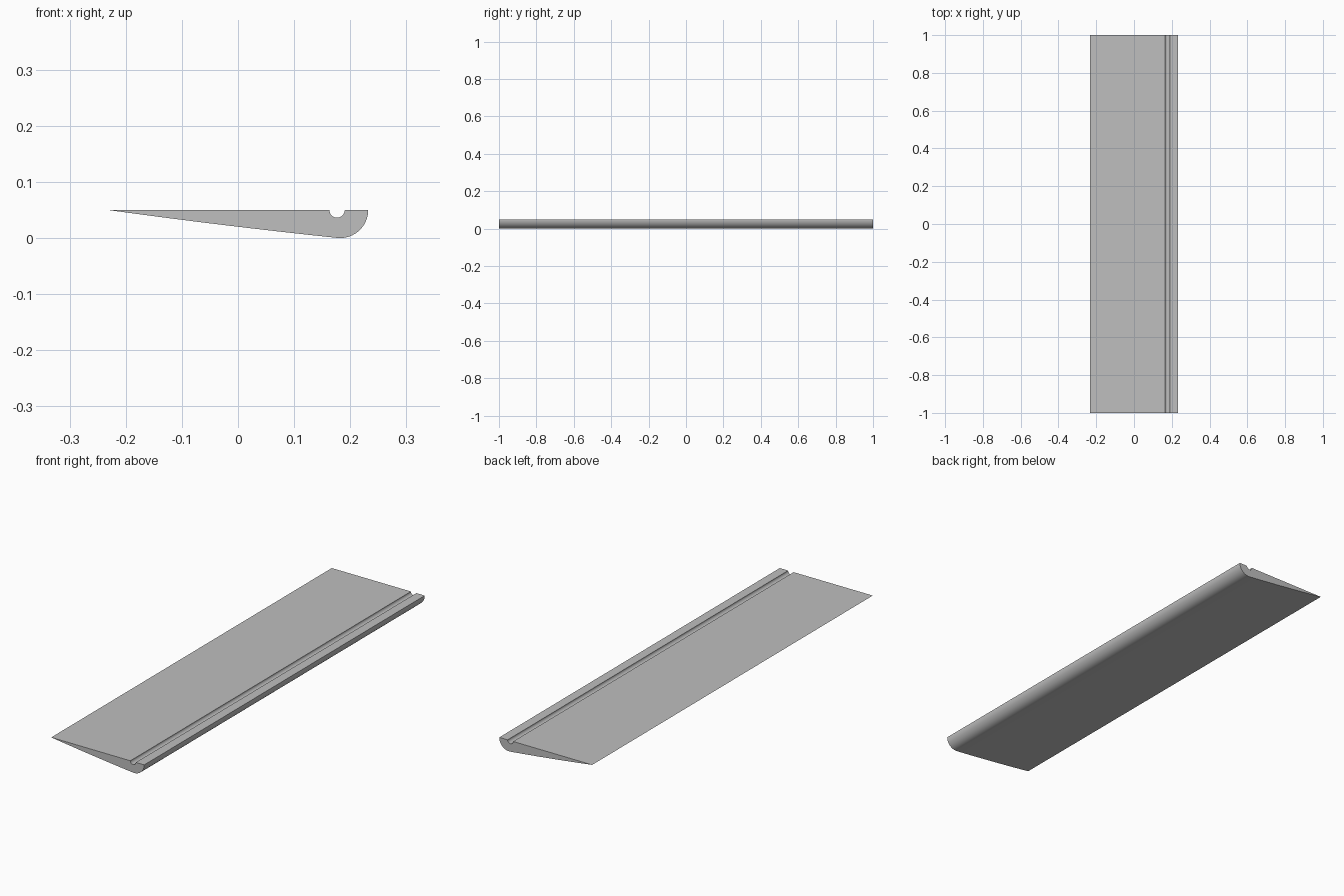
import bpy, bmesh
from math import radians, sin, cos
from mathutils import Vector

cube = bpy.data.objects.get("Cube")
if cube:
    bpy.data.objects.remove(cube)

TOP, HALF_WIDTH, HALF_LENGTH = 0.05, 0.232, 1.0


def arc(cx, cz, radius, start, end, steps):
    """Points along a circular arc, angles in degrees."""
    angles = [radians(start + (end - start) * i / steps) for i in range(steps + 1)]
    return [Vector((cx + radius * cos(a), cz + radius * sin(a))) for a in angles]


def bezier(a, b, c, steps):
    """Points strictly between the ends of a quadratic curve."""
    ts = [i / steps for i in range(1, steps)]
    return [a * (1 - t) ** 2 + b * 2 * t * (1 - t) + c * t * t for t in ts]


# Cross-section: thin edge, round groove, rounded nose, bowed underside
tip = Vector((-HALF_WIDTH, TOP))
groove = arc(0.1766, TOP, 0.0137, 180, 360, 16)
nose = arc(HALF_WIDTH - TOP, TOP, TOP, 0, -96, 24)
middle = (tip + nose[-1]) / 2 - Vector((0, 0.0034))
profile = [tip] + groove + nose + bezier(nose[-1], middle, tip, 16)

# Extrude the section along the length
bm = bmesh.new()
section = bm.faces.new([bm.verts.new((p.x, -HALF_LENGTH, p.y)) for p in profile])
result = bmesh.ops.extrude_face_region(bm, geom=[section], use_keep_orig=True)
moved = [v for v in result["geom"] if isinstance(v, bmesh.types.BMVert)]
bmesh.ops.translate(bm, verts=moved, vec=(0, 2 * HALF_LENGTH, 0))
bmesh.ops.recalc_face_normals(bm, faces=bm.faces)
mesh = bpy.data.meshes.new("grooved_strip")
bm.to_mesh(mesh)
bm.free()
strip = bpy.data.objects.new("grooved_strip", mesh)
bpy.context.collection.objects.link(strip)

# Plain grey finish
grey = bpy.data.materials.new("plain_grey")
grey.use_nodes = True
colour = (0.52, 0.52, 0.52, 1)
grey.diffuse_color = colour
grey.node_tree.nodes["Principled BSDF"].inputs["Base Color"].default_value = colour
mesh.materials.append(grey)

# Smooth curves, crisp edges
bpy.ops.object.select_all(action="DESELECT")
strip.select_set(True)
bpy.context.view_layer.objects.active = strip
bpy.ops.object.shade_smooth_by_angle(angle=radians(30))
